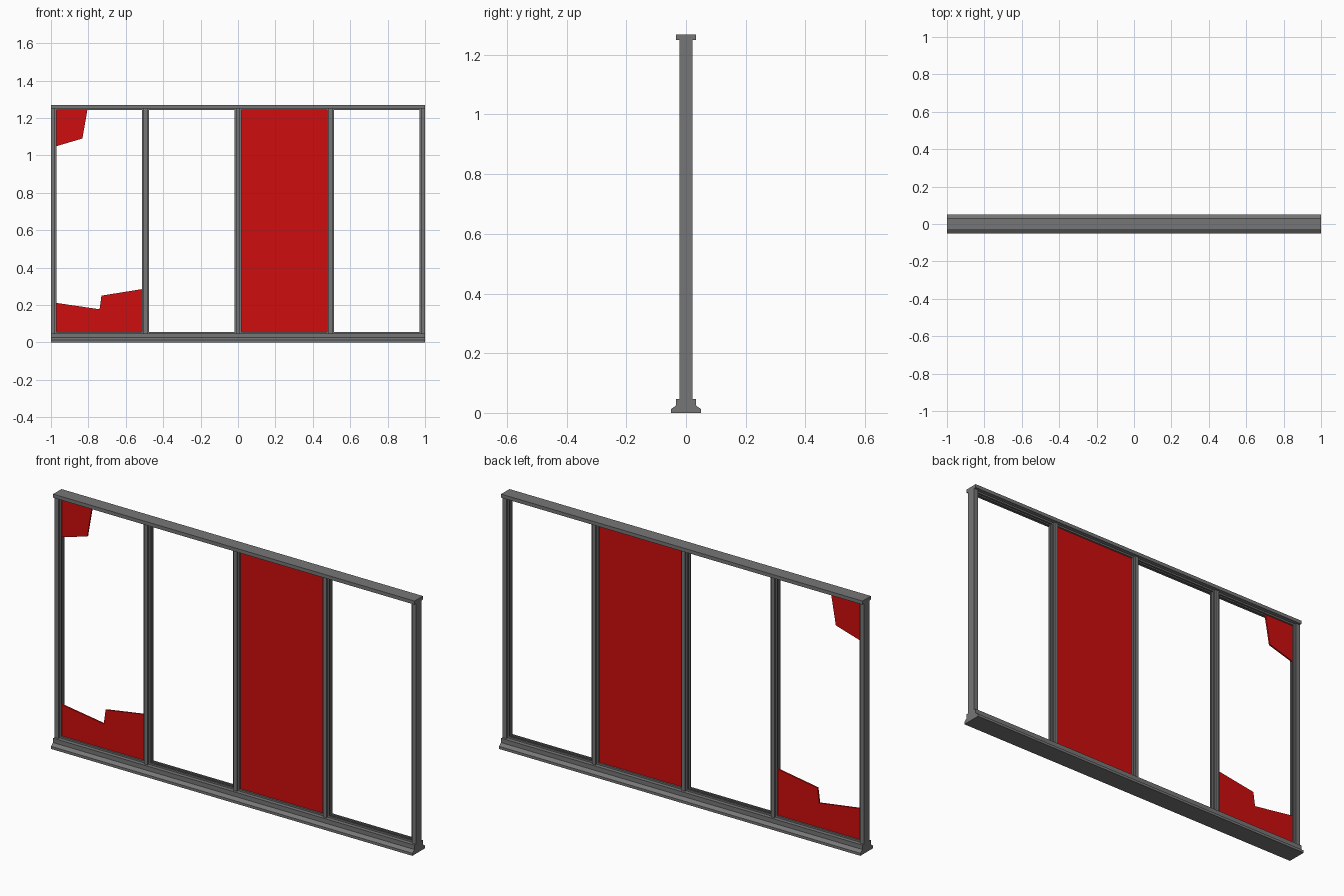
import bpy
import bmesh
from mathutils import Vector

cube = bpy.data.objects.get("Cube")
if cube:
    bpy.data.objects.remove(cube, do_unlink=True)


def material(name, color):
    mat = bpy.data.materials.new(name)
    mat.use_nodes = True
    mat.diffuse_color = color
    mat.node_tree.nodes["Principled BSDF"].inputs["Base Color"].default_value = color
    return mat


GREY = material("grey metal", (0.18, 0.18, 0.18, 1))
RED = material("red panel", (0.62, 0.004, 0.004, 1))


def extrude(name, points, direction, mat):
    """Sweep a closed flat outline along a direction."""
    bm = bmesh.new()
    face = bm.faces.new([bm.verts.new(p) for p in points])
    swept = bmesh.ops.extrude_face_region(bm, geom=[face], use_keep_orig=True)
    verts = [g for g in swept["geom"] if isinstance(g, bmesh.types.BMVert)]
    bmesh.ops.translate(bm, verts=verts, vec=Vector(direction))
    bmesh.ops.recalc_face_normals(bm, faces=bm.faces)
    mesh = bpy.data.meshes.new(name)
    bm.to_mesh(mesh)
    bm.free()
    mesh.materials.append(mat)
    obj = bpy.data.objects.new(name, mesh)
    bpy.context.collection.objects.link(obj)
    return obj


# Frame dimensions
TOP = 1.268
SILL, HEAD = 0.047, 1.25       # faces of the bottom and top rails
LIP = 0.008                    # height of the glazing channel fins
FIN, SLOT = 0.013, 0.004       # outer and inner half depth of the channel
DEPTH = 0.022                  # post half depth
BODY = 0.01                    # post body half width


def channel(base, tip):
    """Half outline of the two-fin channel as (depth, height) pairs."""
    return [(FIN, base), (FIN, tip), (SLOT, tip), (SLOT, base)]


def rail(name, half):
    outline = half + [(-y, z) for y, z in reversed(half)]
    extrude(name, [(-1, y, z) for y, z in outline], (2, 0, 0), GREY)


# Rails with stepped profiles
rail("bottom_rail", [(0.05, 0), (0.05, 0.013), (0.033, 0.025), (0.033, SILL)]
     + channel(SILL, SILL + LIP))
rail("top_rail", [(0.033, TOP), (0.033, HEAD)] + channel(HEAD, HEAD - LIP))


def post(name, x, low, high, left_channel, right_channel):
    def side(edge, sign, has_channel):
        half = [(DEPTH, edge)]
        if has_channel:
            half += channel(edge, edge + sign * LIP)
        return half + [(-y, w) for y, w in reversed(half)]
    outline = side(high, 1, right_channel) + side(low, -1, left_channel)[::-1]
    extrude(name, [(x + w, y, SILL) for y, w in outline],
            (0, 0, HEAD - SILL), GREY)


# Posts: flat outer faces on the ends, channels toward every bay
post("right_end_post", -1, 0, 0.022, False, True)
post("left_end_post", 1, -0.022, 0, True, False)
CENTRES = (-0.495, 0, 0.495)
for label, x in zip(("right", "middle", "left"), CENTRES):
    post(label + "_inner_post", x, -BODY, BODY, True, True)


def panel(name, outline):
    extrude(name, [(x, -SLOT, z) for x, z in outline], (0, 2 * SLOT, 0), RED)


# Whole panel and the broken remains of another
a, b = BODY, CENTRES[2] - BODY
panel("whole_panel", [(a, SILL), (b, SILL), (b, HEAD), (a, HEAD)])
a, b = -0.978, CENTRES[0] - BODY
panel("broken_panel_bottom", [(a, SILL), (b, SILL), (b, 0.286), (-0.73, 0.25),
                              (-0.74, 0.177), (a, 0.212)])
panel("broken_panel_corner", [(a, HEAD), (a, 1.047), (-0.832, 1.09), (-0.804, HEAD)])
